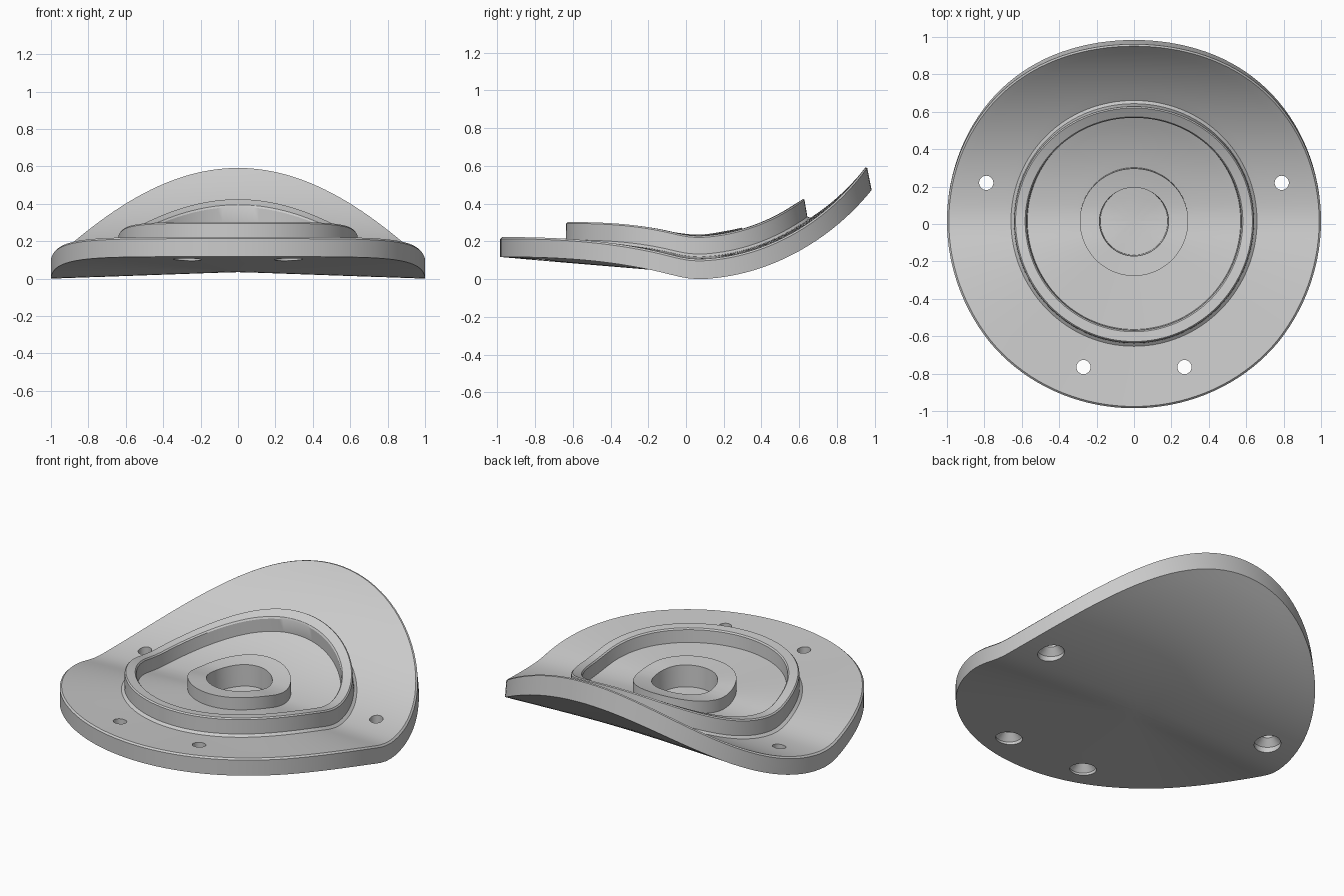
import bpy, bmesh
from math import sin, cos, pi, hypot

if "Cube" in bpy.data.objects:
    bpy.data.objects.remove(bpy.data.objects["Cube"])

SEG = 128
MAX_STEP = 0.05


def fold(x, y):
    """Raw warp: conical dish in front, upward bend behind."""
    r = max(hypot(x, y), 1e-6)
    if y < 0:
        s = min(-y / r, 1)
        return 0.035 + r * (-0.035 + 0.12 * (1 - (1 - s) ** 2.5))
    return 0.035 + 0.44 * y ** 2.1 - 0.035 * x * x / r


def base(x, y):
    """Height of the underside, with the fold rounded off near y = 0."""
    w = 0.08 * max(0, 1 - abs(y) / 0.5)
    return sum(k * fold(x, y + w * d)
               for d, k in ((-1, 0.15), (-0.5, 0.2), (0, 0.3), (0.5, 0.2), (1, 0.15)))


def warp(x, y, h):
    z = base(x, y)
    if y > 0:  # the raised back leans and thickens
        z += h * (1 + 0.22 * y ** 4)
        y = y * (1 - 0.04 * y ** 4) + 0.015 * (1 - y * y) - 0.24 * (h - 0.1) * y
    else:
        z += h
        y = y * (1 - 0.015 * y * y) + 0.015 * max(0, 1 - (y / 0.65) ** 2)
    return (x, y, z)


def finish(bm, name):
    bmesh.ops.recalc_face_normals(bm, faces=bm.faces)
    me = bpy.data.meshes.new(name)
    bm.to_mesh(me)
    bm.free()
    ob = bpy.data.objects.new(name, me)
    bpy.context.collection.objects.link(ob)
    return ob


# Cross-section (radius, height): bore floor, boss, recess, raised ring, flange, underside
corners = [(0, 0.075), (0.18, 0.075), (0.185, 0.207), (0.29, 0.207), (0.29, 0.132),
           (0.57, 0.132), (0.575, 0.208), (0.582, 0.216), (0.633, 0.216), (0.64, 0.208),
           (0.642, 0.12), (0.658, 0.106), (0.99, 0.106), (1.0, 0.096), (1.0, 0.0), (0, 0)]
profile = [corners[0]]
for (r0, h0), (r1, h1) in zip(corners, corners[1:]):
    n = int(abs(r1 - r0) / MAX_STEP) + 1
    profile += [(r0 + (r1 - r0) * i / n, h0 + (h1 - h0) * i / n) for i in range(1, n + 1)]

# Revolve the section and warp it
bm = bmesh.new()
rings = []
for r, h in profile:
    if r < 1e-6:
        rings.append([bm.verts.new(warp(0, 0, h))] * SEG)
    else:
        rings.append([bm.verts.new(warp(r * cos(2 * pi * i / SEG), r * sin(2 * pi * i / SEG), h))
                      for i in range(SEG)])
for a, b in zip(rings, rings[1:]):
    for i in range(SEG):
        j = (i + 1) % SEG
        bm.faces.new(list(dict.fromkeys((a[i], a[j], b[j], b[i]))))
plate = finish(bm, "warped_flange_plate")

# Countersunk bolt holes, widening towards the underside
bm = bmesh.new()
N = 32
for x, y in [(0.79, 0.22), (-0.79, 0.22), (0.27, -0.765), (-0.27, -0.765)]:
    z = base(x, y)
    loops = [[bm.verts.new((x + r * cos(2 * pi * i / N), y + r * sin(2 * pi * i / N), z + dz))
              for i in range(N)]
             for r, dz in [(0.075, -0.05), (0.075, 0.02), (0.038, 0.06), (0.038, 0.2)]]
    for a, b in zip(loops, loops[1:]):
        for i in range(N):
            bm.faces.new((a[i], a[(i + 1) % N], b[(i + 1) % N], b[i]))
    bm.faces.new(loops[0][::-1])
    bm.faces.new(loops[-1])
cutter = finish(bm, "bolt_hole_cutter")
cutter.hide_render = True

mod = plate.modifiers.new("bolt_holes", 'BOOLEAN')
mod.operation = 'DIFFERENCE'
mod.solver = 'EXACT'
mod.object = cutter
bpy.context.view_layer.objects.active = plate
plate.select_set(True)
bpy.ops.object.modifier_apply(modifier=mod.name)
bpy.data.objects.remove(cutter)

# Stand on the ground, keep edges crisp
low = min(v.co.z for v in plate.data.vertices)
for v in plate.data.vertices:
    v.co.z -= low
bpy.ops.object.shade_smooth_by_angle(angle=0.5)
